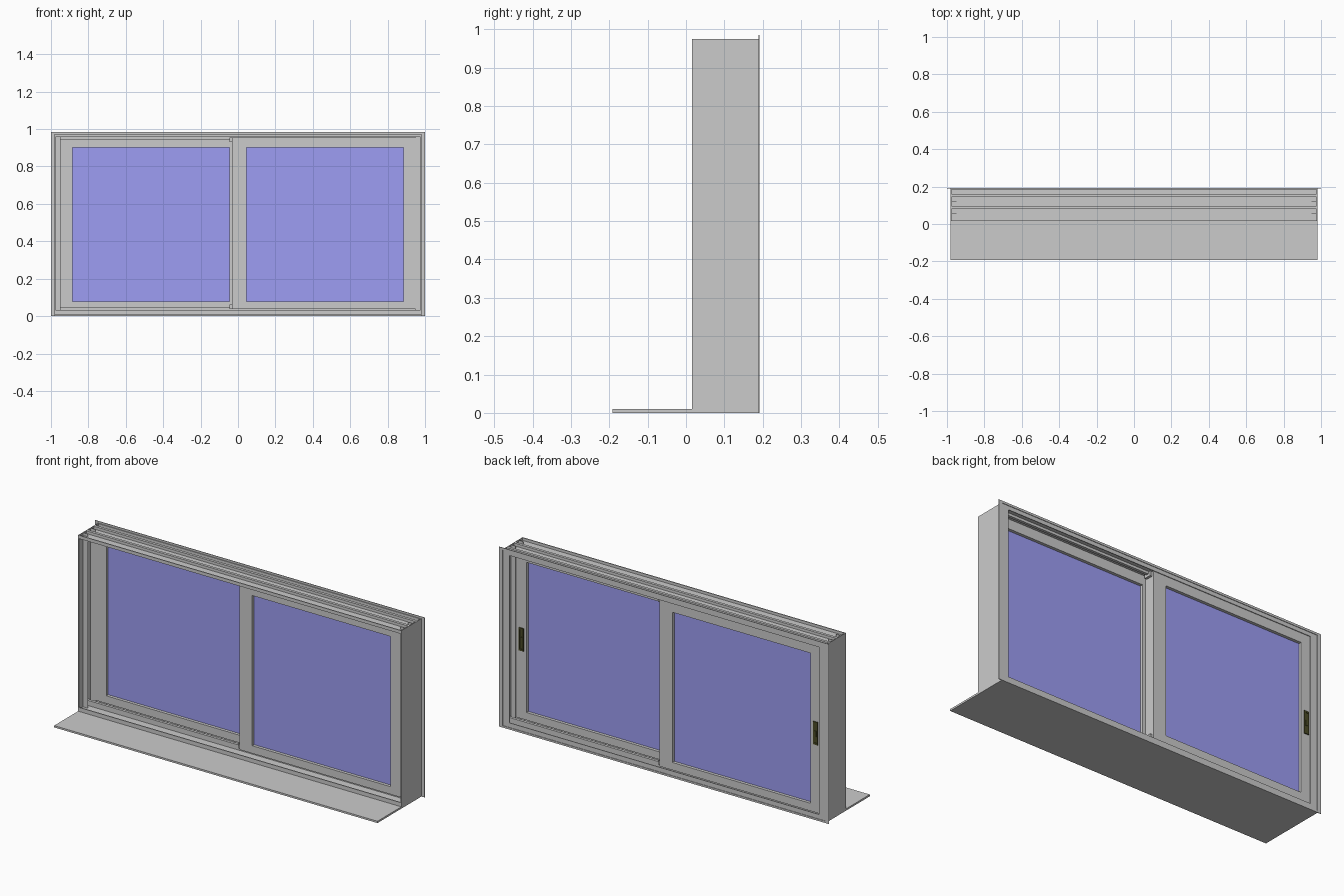
import bpy, bmesh
from mathutils import Vector

if "Cube" in bpy.data.objects:
    bpy.data.objects.remove(bpy.data.objects["Cube"])


def material(name, color):
    m = bpy.data.materials.new(name)
    m.diffuse_color = color
    m.use_nodes = True
    m.node_tree.nodes["Principled BSDF"].inputs["Base Color"].default_value = m.diffuse_color
    return m


GLASS = material("blue_glass", (0.34, 0.34, 0.9, 1))
DARK = material("dark_olive", (0.07, 0.07, 0.02, 1))


def finish(name, bm, mat=None):
    me = bpy.data.meshes.new(name)
    bm.to_mesh(me)
    bm.free()
    ob = bpy.data.objects.new(name, me)
    bpy.context.collection.objects.link(ob)
    if mat:
        me.materials.append(mat)
    return ob


def boxes(name, spans, mat=None):
    """One object from boxes given as (x0, x1, y0, y1, z0, z1)."""
    bm = bmesh.new()
    for x0, x1, y0, y1, z0, z1 in spans:
        for v in bmesh.ops.create_cube(bm, size=1)["verts"]:
            v.co = Vector((x1 if v.co.x > 0 else x0,
                           y1 if v.co.y > 0 else y0,
                           z1 if v.co.z > 0 else z0))
    return finish(name, bm, mat)


def ring(name, outer, inner, y0, y1, mat=None):
    """Rectangular frame in xz; rects are (x0, x1, z0, z1)."""
    bm = bmesh.new()
    loops = []
    for (x0, x1, z0, z1), y in ((outer, y0), (inner, y0), (inner, y1), (outer, y1)):
        loops.append([bm.verts.new((x, y, z)) for x, z in
                      ((x0, z0), (x1, z0), (x1, z1), (x0, z1))])
    for k in range(4):
        a, b = loops[k], loops[(k + 1) % 4]
        for i in range(4):
            j = (i + 1) % 4
            bm.faces.new((a[i], a[j], b[j], b[i]))
    bmesh.ops.recalc_face_normals(bm, faces=bm.faces)
    return finish(name, bm, mat)


# Window board, wall flange and the back lip of the fixed frame
boxes("sill_board", [(-.98, .98, -.192, .189, 0, .01)])
ring("wall_flange", (-1, 1, 0, .985), (-.978, .978, .01, .973), .189, .192)
ring("back_lip", (-.979, .979, .005, .974), (-.938, .938, .035, .952), .185, .189)

# Head and sill tracks: web, front lip and one running rail per sash
RAILS = ((.08, .095), (.145, .16))
boxes("head_track", [(-.977, .977, .018, .188, .957, .960),
                     (-.977, .977, .015, .020, .957, .975)]
      + [(-.977, .977, a, b, .943, .975) for a, b in RAILS])
boxes("sill_track", [(-.977, .977, .018, .188, .016, .020),
                     (-.977, .977, .015, .020, .010, .032)]
      + [(-.977, .977, a, b, .010, .048) for a, b in RAILS])

# Sashes: right one in the front track, left one in the rear track
SASHES = (("left", -1, .1525), ("right", 1, .0875))
HALF = .0305

# Side jambs: outer plate with a guide fin just before each sash
for side, s, _ in SASHES:
    def span(a, b):
        return tuple(sorted((s * a, s * b)))
    boxes(side + "_jamb",
          [(*span(.976, .98), .015, .189, 0, .975)]
          + [(*span(.948, .976), y - HALF - .004, y - HALF - .001, .01, .975)
             for _, _, y in SASHES])

for side, s, y in SASHES:
    xs = sorted((s * -.032, s * .965))
    gx = sorted((s * .046, s * .884))
    ring(side + "_sash", (*xs, .037, .955), (*gx, .079, .902), y - HALF, y + HALF)
    boxes(side + "_glass", [(*gx, y - .014, y + .014, .079, .902)], GLASS)
    # Recessed pull on the room side
    hx = s * .915
    b = y + HALF
    ring(side + "_handle_rim", (hx - .014, hx + .014, .41, .535),
         (hx - .008, hx + .008, .42, .525), b, b + .005, DARK)
    boxes(side + "_handle_plate", [(hx - .008, hx + .008, b, b + .002, .42, .525),
                                   (hx - .006, hx + .006, b, b + .005, .455, .485)], DARK)
    # Small guide blocks on the meeting stile
    bx = sorted((s * -.045, s * -.032))
    boxes(side + "_guide_blocks", [(*bx, y - .02, y + .02, z, z + .025)
                                   for z in (.037, .93)])
